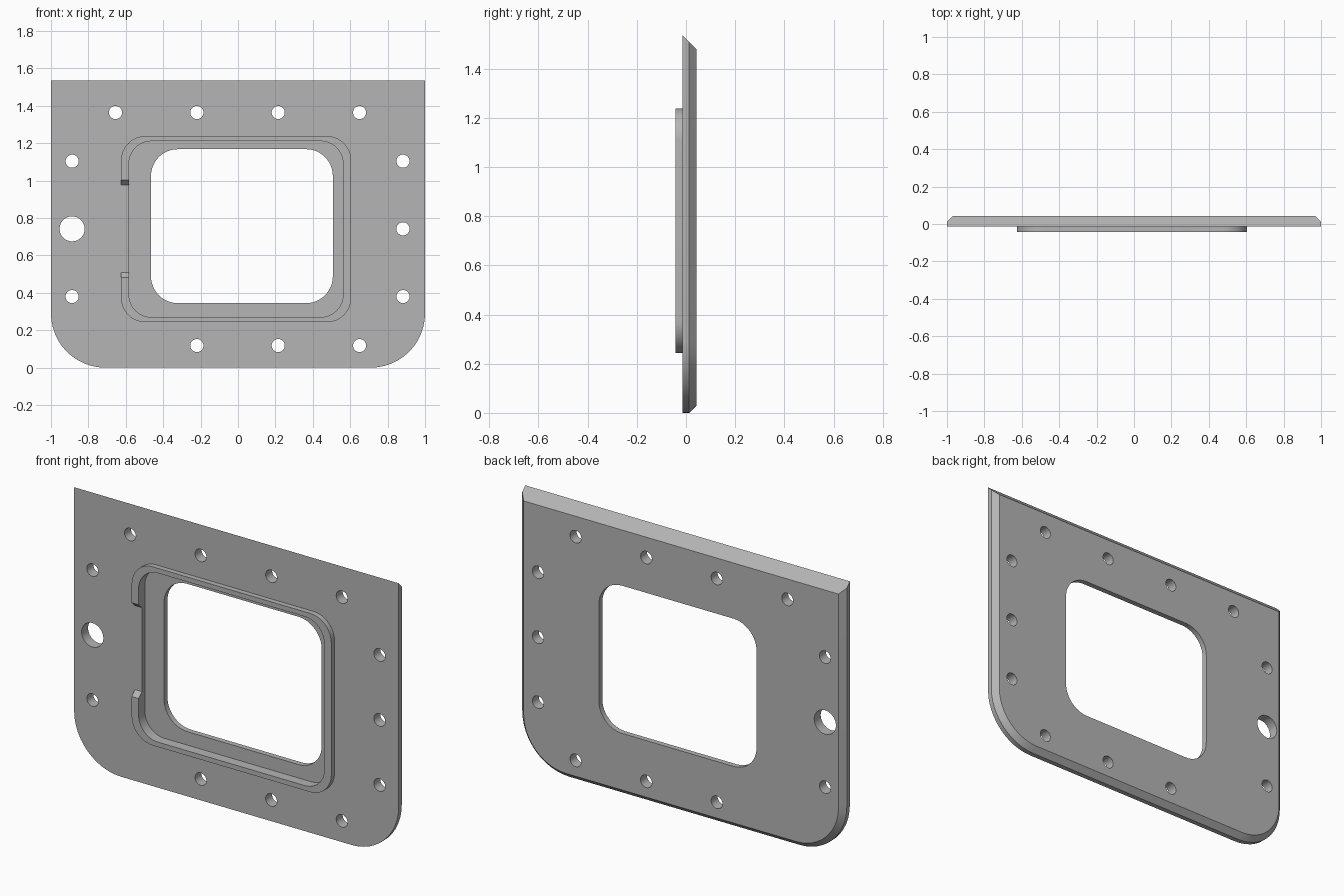
import bpy
import bmesh
from math import pi, cos, sin, radians

cube = bpy.data.objects.get("Cube")
if cube:
    bpy.data.objects.remove(cube, do_unlink=True)

grey = bpy.data.materials.new("plain_grey")
grey.use_nodes = True
grey.diffuse_color = (0.46, 0.46, 0.46, 1)
grey.node_tree.nodes["Principled BSDF"].inputs["Base Color"].default_value = grey.diffuse_color

# Depth levels from the rim's front to the plate's back
RIM, FRONT, STEP, BACK = -0.043, -0.014, 0.013, 0.043
TOP = 1.535


def rounded(x0, x1, z0, z1, low_r, high_r, n=12):
    """Rounded rectangle, running from the left side through the bottom."""
    pts = []
    corners = [(x0, z0, 1, 1, low_r), (x1, z0, -1, 1, low_r),
               (x1, z1, -1, -1, high_r), (x0, z1, 1, -1, high_r)]
    for i, (x, z, sx, sz, r) in enumerate(corners):
        steps = n if r else 0
        for k in range(steps + 1):
            a = pi + i * pi / 2 + (k / n) * pi / 2
            pts.append((x + sx * r + r * cos(a), z + sz * r + r * sin(a)))
    return pts


def circle(x, z, r, n=32):
    return [(x + r * cos(2 * pi * k / n), z + r * sin(2 * pi * k / n)) for k in range(n)]


def loop(bm, pts, y):
    return [bm.verts.new((x, y, z)) for x, z in pts]


def bridge(bm, a, b):
    for i in range(len(a)):
        j = (i + 1) % len(a)
        bm.faces.new((a[i], a[j], b[j], b[i]))


def fill(bm, loops):
    edges = []
    for ring in loops:
        for i, v in enumerate(ring):
            w = ring[(i + 1) % len(ring)]
            edges.append(bm.edges.get((v, w)) or bm.edges.new((v, w)))
    bmesh.ops.triangle_fill(bm, edges=edges, use_beauty=True, normal=(0, -1, 0))


def finish(bm, name):
    bmesh.ops.recalc_face_normals(bm, faces=bm.faces[:])
    mesh = bpy.data.meshes.new(name)
    bm.to_mesh(mesh)
    bm.free()
    mesh.materials.append(grey)
    obj = bpy.data.objects.new(name, mesh)
    bpy.context.collection.objects.link(obj)
    bpy.ops.object.select_all(action="DESELECT")
    obj.select_set(True)
    bpy.context.view_layer.objects.active = obj
    bpy.ops.object.shade_smooth_by_angle(angle=radians(30))


rim_outer = rounded(-0.625, 0.605, 0.243, 1.238, 0.13, 0.13)
rim_inner = rounded(-0.583, 0.562, 0.27, 1.211, 0.12, 0.12)
window = rounded(-0.465, 0.507, 0.345, 1.168, 0.143, 0.143)

# Mounting plate with chamfered back edges, pocket, window and bolt holes
bm = bmesh.new()
edge_front = loop(bm, rounded(-1, 1, 0, TOP, 0.29, 0), FRONT)
edge_step = loop(bm, rounded(-1, 1, 0, TOP - 0.027, 0.29, 0), STEP)
edge_back = loop(bm, rounded(-0.97, 0.97, 0.03, TOP - 0.057, 0.26, 0), BACK)
bridge(bm, edge_front, edge_step)
bridge(bm, edge_step, edge_back)

pocket_front = loop(bm, rim_inner, FRONT)
pocket_floor = loop(bm, rim_inner, STEP)
window_front = loop(bm, window, STEP)
window_back = loop(bm, window, BACK)
bridge(bm, pocket_front, pocket_floor)
bridge(bm, window_front, window_back)

columns = [-0.655, -0.22, 0.215, 0.65]
rows = [0.38, 0.742, 1.104]
holes = [(x, 1.364, 0.035) for x in columns]
holes += [(x, 0.118, 0.035) for x in columns[1:]]
holes += [(0.882, z, 0.035) for z in rows]
holes += [(-0.887, z, 0.067 if z == rows[1] else 0.035) for z in rows]
hole_fronts, hole_backs = [], []
for x, z, r in holes:
    hole_fronts.append(loop(bm, circle(x, z, r), FRONT))
    hole_backs.append(loop(bm, circle(x, z, r), BACK))
    bridge(bm, hole_fronts[-1], hole_backs[-1])

fill(bm, [edge_front, pocket_front] + hole_fronts)
fill(bm, [pocket_floor, window_front])
fill(bm, [edge_back, window_back] + hole_backs)
finish(bm, "mounting_plate")

# Raised rim with a gap on one side, its ends sloping back from the gap
bm = bmesh.new()
gap_low, gap_high, slope = 0.508, 0.976, 0.027


def rim_path(pts, y, slant):
    side = pts[0][0]
    return loop(bm, [(side, gap_low - slant)] + pts + [(side, gap_high + slant)], y)


section = [rim_path(rim_outer, RIM, slope), rim_path(rim_inner, RIM, slope),
           rim_path(rim_inner, FRONT, 0), rim_path(rim_outer, FRONT, 0)]
for a, b in zip(section, section[1:] + section[:1]):
    for i in range(len(a) - 1):
        bm.faces.new((a[i], a[i + 1], b[i + 1], b[i]))
for end in (0, -1):
    bm.faces.new([path[end] for path in section])
finish(bm, "raised_rim")
